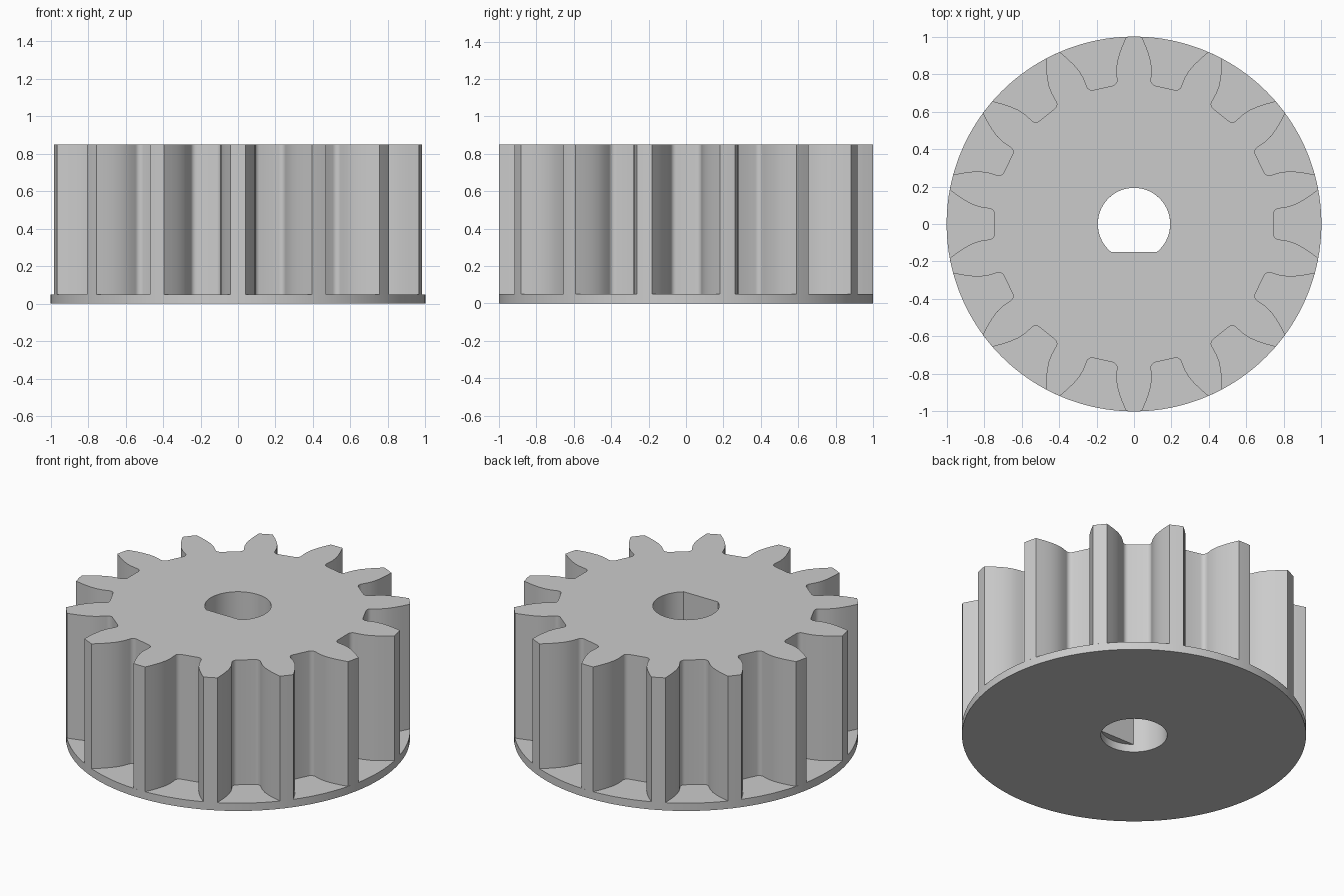
import bpy
import bmesh
from math import sin, cos, pi, sqrt, asin
from mathutils import Matrix, Vector

if "Cube" in bpy.data.objects:
    bpy.data.objects.remove(bpy.data.objects["Cube"], do_unlink=True)

TEETH = 14
FLANGE_TOP = 0.05
GEAR_TOP = 0.85
BORE = 0.193
FLAT_Y = -0.15

grey = bpy.data.materials.new("light grey")
grey.use_nodes = True
colour = (0.6, 0.6, 0.6, 1)
grey.diffuse_color = colour
grey.node_tree.nodes["Principled BSDF"].inputs["Base Color"].default_value = colour


def circle(radius, count):
    return [(radius * cos(2 * pi * i / count), radius * sin(2 * pi * i / count))
            for i in range(count)]


def d_bore():
    """Round hole outline closed by a flat chord on the front side."""
    start = asin(FLAT_Y / BORE)
    sweep = pi - 2 * start
    return [(BORE * cos(start + sweep * i / 48), BORE * sin(start + sweep * i / 48))
            for i in range(49)]


def gear_outline():
    """Half of one tooth gap, mirrored and repeated around the axis."""
    fillet = [(0.775 - 0.03 * cos(a), 0.053 + 0.03 * sin(a))
              for a in (pi / 2 * i / 6 for i in range(7))]
    flank = [(0.82, 0.09), (0.86, 0.103), (0.90, 0.124), (0.94, 0.15), (0.983, 0.182)]
    half = fillet + flank
    gap = [(x, -y) for x, y in reversed(half)] + [(0.745, 0)] + half
    # the middle of the tooth tip lies on the outer circle
    gap.append((cos(pi / TEETH), sin(pi / TEETH)))
    points = []
    for i in range(TEETH):
        turn = Matrix.Rotation(2 * pi * i / TEETH, 2)
        points += [tuple(turn @ Vector(p)) for p in gap]
    return points


def ring_prism(name, outer, inner, bottom, top):
    """Extrude the area between two closed outlines."""
    bm = bmesh.new()
    edges = []
    for outline in (outer, inner):
        verts = [bm.verts.new((x, y, bottom)) for x, y in outline]
        edges += [bm.edges.new((verts[i - 1], verts[i])) for i in range(len(verts))]
    bmesh.ops.triangle_fill(bm, use_beauty=True, edges=edges, normal=(0, 0, 1))
    result = bmesh.ops.extrude_face_region(bm, geom=bm.faces[:], use_keep_orig=True)
    raised = [g for g in result["geom"] if isinstance(g, bmesh.types.BMVert)]
    bmesh.ops.translate(bm, verts=raised, vec=(0, 0, top - bottom))
    bmesh.ops.recalc_face_normals(bm, faces=bm.faces[:])
    mesh = bpy.data.meshes.new(name)
    bm.to_mesh(mesh)
    bm.free()
    mesh.materials.append(grey)
    obj = bpy.data.objects.new(name, mesh)
    bpy.context.collection.objects.link(obj)
    bpy.ops.object.select_all(action='DESELECT')
    obj.select_set(True)
    bpy.context.view_layer.objects.active = obj
    bpy.ops.object.shade_smooth_by_angle(angle=pi / 7)
    return obj


# Thin round flange with a plain round hole
ring_prism("flange", circle(1, 128), circle(BORE, 64), 0, FLANGE_TOP)

# Toothed body with a flat-sided shaft hole
ring_prism("gear_body", gear_outline(), d_bore(), FLANGE_TOP, GEAR_TOP)
